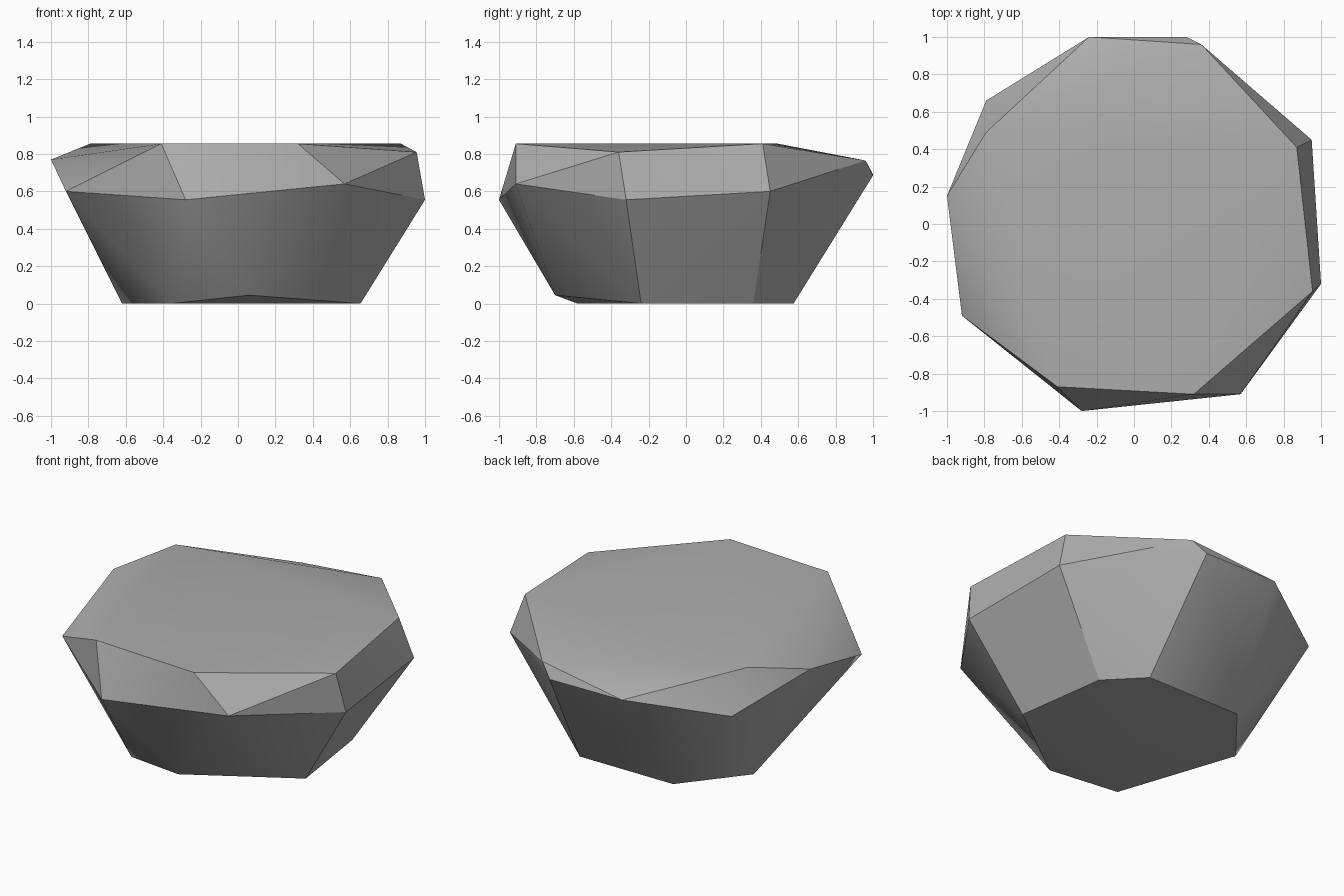
import bpy
import bmesh
import math

if "Cube" in bpy.data.objects:
    bpy.data.objects.remove(bpy.data.objects["Cube"], do_unlink=True)


def make_material(name, colour):
    material = bpy.data.materials.new(name)
    material.use_nodes = True
    material.diffuse_color = colour
    shader = material.node_tree.nodes["Principled BSDF"]
    shader.inputs["Base Color"].default_value = colour
    shader.inputs["Roughness"].default_value = 0.9
    return material


def make_faceted_stone(name, corners, material, sharp_angle):
    """Wrap a tight faceted skin around the corner points."""
    bm = bmesh.new()
    for corner in corners:
        bm.verts.new(corner)
    hull = bmesh.ops.convex_hull(bm, input=bm.verts)
    loose = [v for v in hull["geom_interior"] if isinstance(v, bmesh.types.BMVert)]
    bmesh.ops.delete(bm, geom=loose, context="VERTS")
    # Merge the flat triangles into clean facets
    bmesh.ops.dissolve_limit(bm, angle_limit=math.radians(1),
                             verts=bm.verts, edges=bm.edges)
    bmesh.ops.recalc_face_normals(bm, faces=bm.faces)
    mesh = bpy.data.meshes.new(name)
    bm.to_mesh(mesh)
    bm.free()
    mesh.materials.append(material)
    stone = bpy.data.objects.new(name, mesh)
    bpy.context.collection.objects.link(stone)
    bpy.ops.object.select_all(action="DESELECT")
    stone.select_set(True)
    bpy.context.view_layer.objects.active = stone
    bpy.ops.object.shade_smooth_by_angle(angle=math.radians(sharp_angle))
    return stone


# Narrow foot resting on the ground, with one lifted front corner
foot = [(-.36, -.58, 0), (.06, -.7, .045), (.655, -.24, 0), (.57, .36, 0),
        (.36, .575, 0), (-.31, .575, 0), (-.62, .19, 0)]

# Wide uneven belt around the middle
belt = [(-.28, -1, .555), (.57, -.91, .64), (1, -.32, .555), (.95, .45, .6),
        (.28, 1, .685), (-.24, 1, .69), (-.79, .66, .6), (-.92, -.49, .6)]

# Chipped rim of the flat top
rim = [(-.41, -.87, .855), (.32, -.91, .855), (.955, -.36, .81),
       (.87, .41, .855), (.36, .96, .765), (-.79, .49, .855), (-1, .15, .77)]

stone_grey = make_material("stone grey", (.42, .42, .42, 1))
make_faceted_stone("rock", foot + belt + rim, stone_grey, sharp_angle=30)
